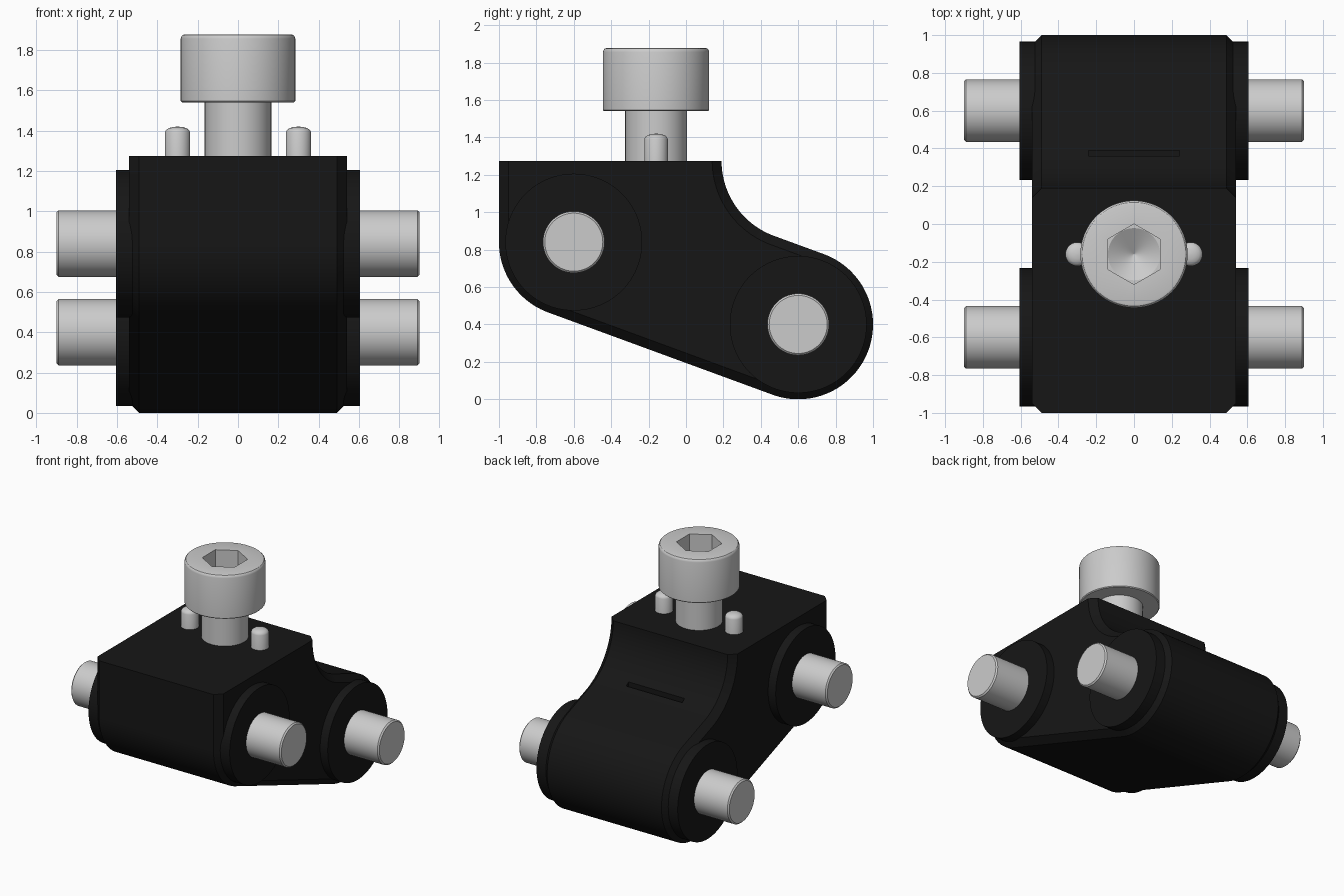
import bpy, bmesh
from math import sin, cos, pi, radians, atan2
from mathutils import Matrix

if "Cube" in bpy.data.objects:
    bpy.data.objects.remove(bpy.data.objects["Cube"])

black = bpy.data.materials.new("black")
black.diffuse_color = (0.008, 0.008, 0.008, 1)
black.use_nodes = True
black.node_tree.nodes["Principled BSDF"].inputs["Base Color"].default_value = black.diffuse_color

REAR, FRONT = (0.6, 0.4), (-0.6, 0.84)     # pin axes as (y, z)
TOP, R = 1.275, 0.4


def finish(name, bm, mat=None, matrix=None):
    bmesh.ops.recalc_face_normals(bm, faces=bm.faces)
    me = bpy.data.meshes.new(name)
    bm.to_mesh(me)
    bm.free()
    ob = bpy.data.objects.new(name, me)
    bpy.context.collection.objects.link(ob)
    if mat:
        me.materials.append(mat)
    if matrix:
        me.transform(matrix)
    return ob


def smooth(ob):
    bpy.ops.object.select_all(action='DESELECT')
    ob.select_set(True)
    bpy.context.view_layer.objects.active = ob
    bpy.ops.object.shade_smooth_by_angle(angle=radians(30))


def skin(loops):
    """Join equal-length closed loops of points and cap both ends."""
    bm = bmesh.new()
    rings = [[bm.verts.new(p) for p in loop] for loop in loops]
    n = len(rings[0])
    for a, b in zip(rings, rings[1:]):
        for i in range(n):
            j = (i + 1) % n
            bm.faces.new((a[i], a[j], b[j], b[i]))
    bm.faces.new(rings[0])
    bm.faces.new(rings[-1])
    return bm


def turned(name, profile, matrix, mat=None, n=96):
    """Revolve (radius, height[, hex]) points about z; hex rings are hexagonal."""
    loops = []
    for r, z, *hexa in profile:
        loop = []
        for i in range(n):
            a = 2 * pi * i / n
            k = r
            if hexa:
                k = r * cos(pi / 6) / cos(a % (pi / 3) - pi / 6)
            loop.append((k * sin(a), k * cos(a), z))
        loops.append(loop)
    ob = finish(name, skin(loops), mat, matrix)
    smooth(ob)
    return ob


# Body: side profile swept across x, chamfered at both flanks except on the top
tilt = atan2(FRONT[1] - REAR[1], REAR[0] - FRONT[0])
ny, nz = sin(tilt), cos(tilt)
fy, fz = REAR[0] + R * ny, REAR[1] + R * nz
fillet = ((0.19 - fy) * ny + (TOP - fz) * nz) / (1 - ny)
CY = 0.19 + fillet


def arc(cy, cz, r, a0, a1, n=32):
    return [(cy + r * cos(a0 + (a1 - a0) * i / n),
             cz + r * sin(a0 + (a1 - a0) * i / n)) for i in range(n + 1)]


def outline(d):
    up = pi / 2 - tilt
    return ([(-1 + d, TOP)]
            + arc(*FRONT, R - d, pi, up + pi, 24)
            + arc(*REAR, R - d, up - pi, up, 56)
            + arc(CY, TOP, fillet + d, up - pi, -pi))


C = 0.05
body = finish("body", skin([[(x, y, z) for y, z in outline(d)] for x, d in
                            ((-0.54, C), (-0.49, 0), (0.49, 0), (0.54, C))]), black)

# Narrow slot in the concave face
bm = bmesh.new()
bmesh.ops.create_cube(bm, size=1, matrix=Matrix.Translation((0, 0.375, 0.93))
                      @ Matrix.Diagonal((0.48, 0.03, 0.1, 1)))
cutter = finish("slot_cutter", bm)
cutter.hide_render = True
mod = body.modifiers.new("slot", 'BOOLEAN')
mod.object = cutter
mod.solver = 'EXACT'
bpy.context.view_layer.objects.active = body
bpy.ops.object.modifier_apply(modifier=mod.name)
bpy.data.objects.remove(cutter)
smooth(body)

# Cross pins with raised bosses on both flanks
for label, (y, z) in (("front", FRONT), ("rear", REAR)):
    place = Matrix.Translation((0, y, z)) @ Matrix.Rotation(pi / 2, 4, 'Y')
    turned(label + "_pin", [(0.155, -0.9), (0.165, -0.89), (0.165, 0.89), (0.155, 0.9)], place)
    for side, s in (("left", -1), ("right", 1)):
        turned(f"{label}_boss_{side}", [(0.366, s * 0.48), (0.366, s * 0.605)], place, black)

# Socket head bolt
turned("bolt", [(0.165, 1.2), (0.165, 1.54), (0.278, 1.54), (0.284, 1.546), (0.284, 1.856),
                (0.281, 1.867), (0.274, 1.875), (0.264, 1.878),
                (0.16, 1.878, True), (0.16, 1.71, True), (0.138, 1.71), (0.002, 1.63)],
       Matrix.Translation((0, -0.16, 0)))

# Locating pins beside the bolt
for side, s in (("left", -1), ("right", 1)):
    turned("dowel_" + side, [(0.063, 1.2), (0.063, 1.39), (0.058, 1.402), (0.045, 1.412),
                             (0.025, 1.418), (0.004, 1.42)],
           Matrix.Translation((s * 0.3, -0.16, 0)), n=48)
